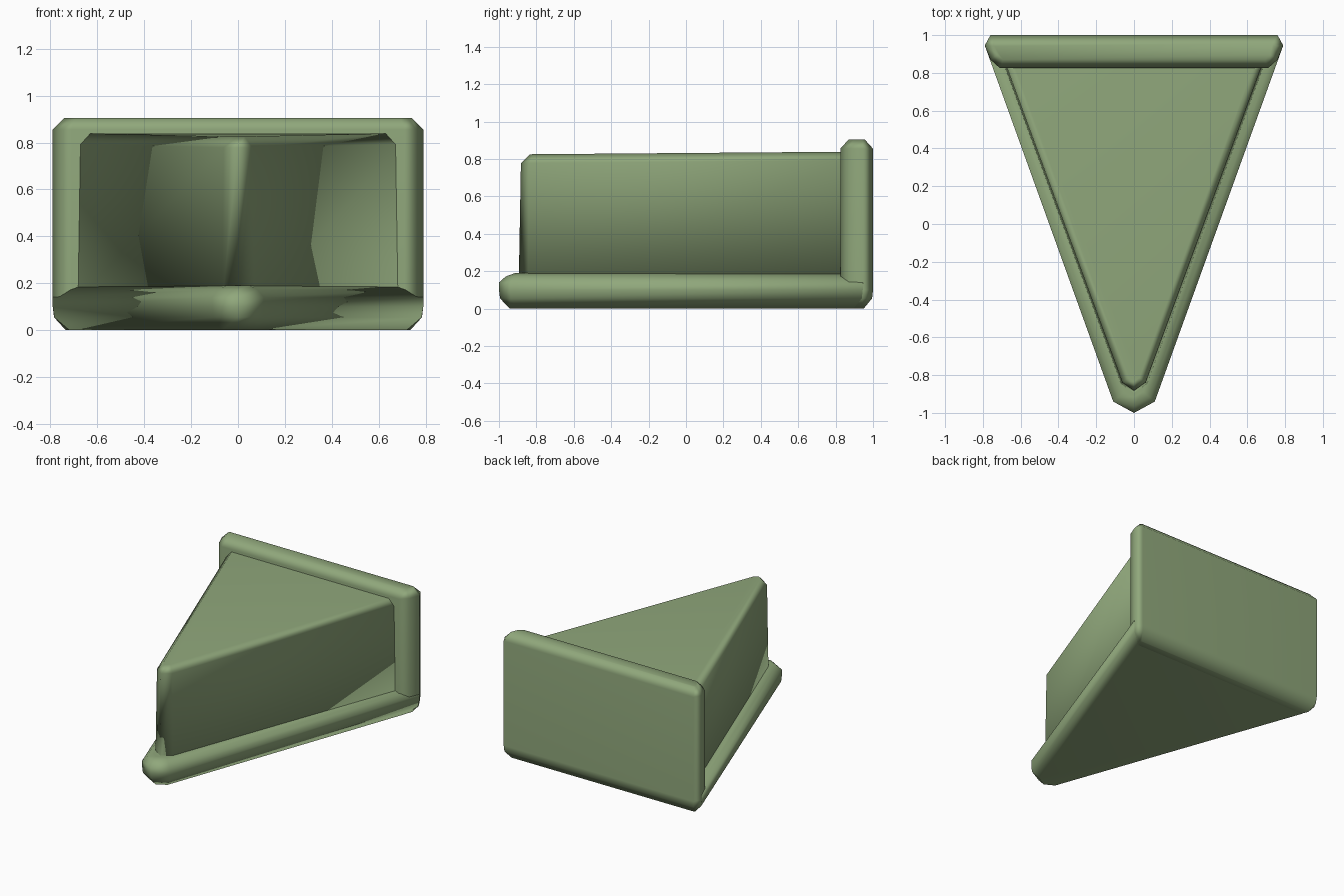
import bpy
import bmesh
from mathutils import Vector

cube = bpy.data.objects.get("Cube")
if cube:
    bpy.data.objects.remove(cube)

# One flat sage green for the whole slice
green = bpy.data.materials.new("sage green")
green.use_nodes = True
colour = (0.28, 0.39, 0.2, 1)
green.diffuse_color = colour
green.node_tree.nodes["Principled BSDF"].inputs["Base Color"].default_value = colour


def mirrored(half):
    """Close a +x half outline (front to back) into a counter-clockwise loop."""
    return half + [(-x, y) for x, y in reversed(half) if x > 0]


def inset(points, d):
    """Move every edge of a convex outline inward by d."""
    result = []
    for i, p in enumerate(points):
        p, a, b = Vector(p), Vector(points[i - 1]), Vector(points[(i + 1) % len(points)])
        u, v = (p - a).normalized(), (b - p).normalized()
        n, m = Vector((-u.y, u.x)), Vector((-v.y, v.x))
        result.append(p + (n + m) * d / (1 + n.dot(m)))
    return result


def loft(name, half, levels, tilt=0):
    """Stack inset copies of the outline at (height, inset) levels and skin them."""
    outline = mirrored(half)
    bm = bmesh.new()
    rings = [[bm.verts.new((p.x, p.y, z + tilt * p.y)) for p in inset(outline, d)]
             for z, d in levels]
    n = len(outline)
    for low, high in zip(rings, rings[1:]):
        for i in range(n):
            j = (i + 1) % n
            bm.faces.new((low[i], low[j], high[j], high[i]))
    bm.faces.new(rings[0][::-1])
    bm.faces.new(rings[-1])
    for face in bm.faces:
        face.smooth = True
    mesh = bpy.data.meshes.new(name)
    bm.to_mesh(mesh)
    bm.free()
    mesh.materials.append(green)
    obj = bpy.data.objects.new(name, mesh)
    bpy.context.collection.objects.link(obj)
    # Keep the broad faces flat and let the chamfers shade as rounded
    obj.modifiers.new("soft edges", "WEIGHTED_NORMAL")
    return obj


# Bottom crust with a lip around the sides and tip
loft("bottom_crust",
     [(0, -1.0), (0.11, -0.94), (0.79, 0.945)],
     [(0, 0.05), (0.055, 0.005), (0.1, 0), (0.14, 0), (0.172, 0.032), (0.19, 0.075)])

# Wedge of filling, its top rising slightly toward the back
loft("filling",
     [(0, -0.895), (0.07, -0.845), (0.71, 0.9)],
     [(0.1, 0), (0.785, 0.01), (0.832, 0.05)], tilt=0.008)

# Upright crust across the back
loft("back_crust",
     [(0.71, 0.825), (0.76, 0.87), (0.79, 0.945), (0.76, 1.0)],
     [(0, 0.05), (0.055, 0.005), (0.1, 0), (0.855, 0), (0.905, 0.045)])
